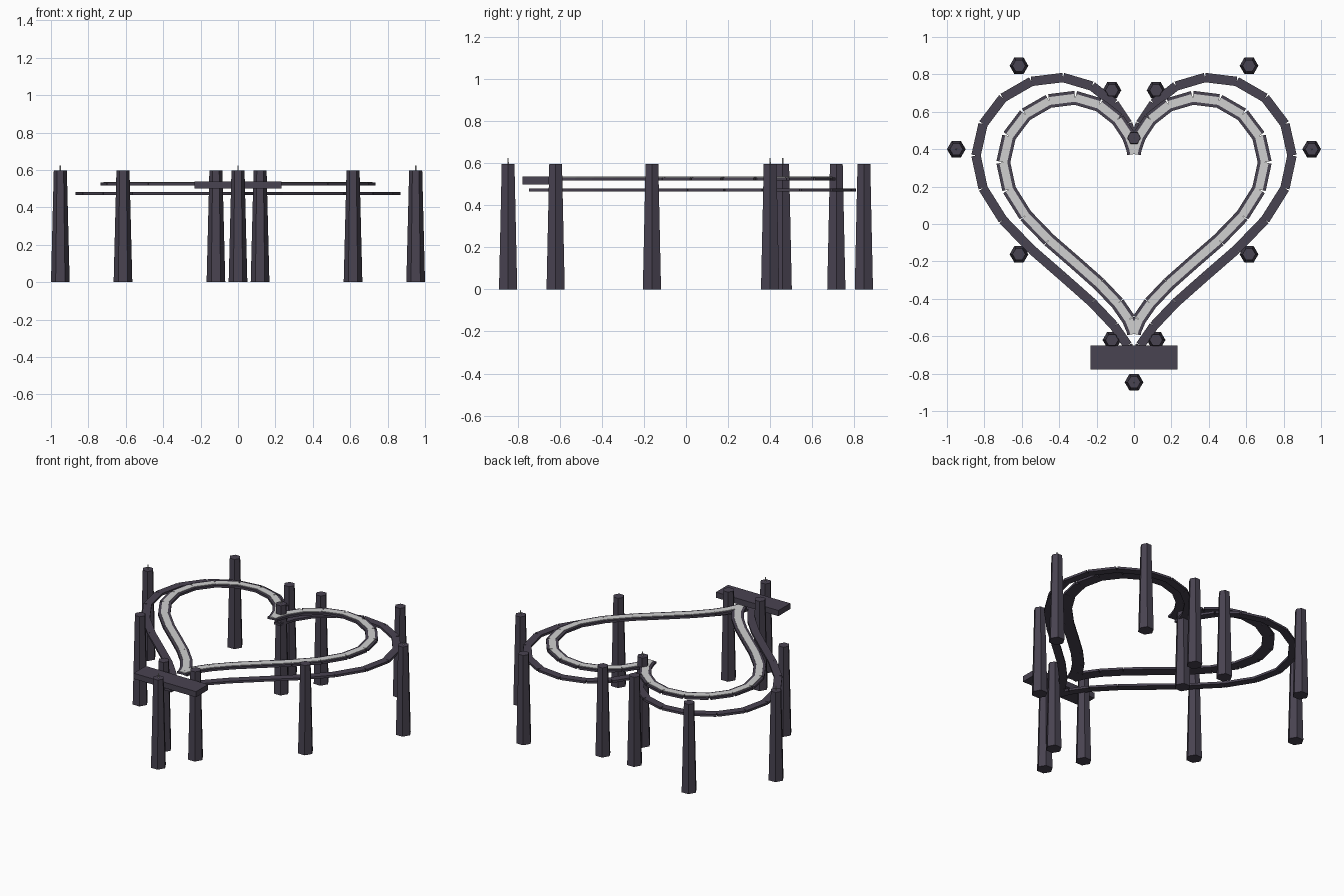
import bpy, bmesh, math
from mathutils import Matrix, Vector

if "Cube" in bpy.data.objects:
    bpy.data.objects.remove(bpy.data.objects["Cube"])


def material(name, rgb):
    m = bpy.data.materials.new(name)
    m.diffuse_color = (*rgb, 1)
    m.use_nodes = True
    m.node_tree.nodes["Principled BSDF"].inputs["Base Color"].default_value = m.diffuse_color
    return m


DARK = material("dark_slate", (0.066, 0.056, 0.082))
LIGHT = material("pale_grey", (0.63, 0.63, 0.63))
Y_OFF = 0.155


def finish(bm, name, mat):
    me = bpy.data.meshes.new(name)
    bm.to_mesh(me)
    bm.free()
    me.materials.append(mat)
    ob = bpy.data.objects.new(name, me)
    bpy.context.collection.objects.link(ob)
    return ob


def add_box(bm, centre, size, angle=0.0):
    mat = (Matrix.Translation(centre) @ Matrix.Rotation(angle, 4, 'Z')
           @ Matrix.Diagonal((*size, 1)))
    bmesh.ops.create_cube(bm, size=1, matrix=mat)


def add_cone(bm, x, y, z0, z1, r0, r1, sides=6):
    bmesh.ops.create_cone(bm, cap_ends=True, segments=sides, radius1=r0, radius2=r1,
                          depth=z1 - z0,
                          matrix=Matrix.Translation((x, y, (z0 + z1) / 2))
                          @ Matrix.Rotation(math.pi / 2, 4, 'Z'))


def heart(t, s):
    return Vector((16 * math.sin(t) ** 3 * s,
                   (13 * math.cos(t) - 5 * math.cos(2 * t) - 2 * math.cos(3 * t)
                    - math.cos(4 * t)) * s + Y_OFF))


def heart_ring(name, s, width, z0, z1, mat, n=36):
    """Heart outline made of straight planks, one per curve step."""
    bm = bmesh.new()
    for i in range(n):
        a = heart(2 * math.pi * i / n, s)
        b = heart(2 * math.pi * (i + 1) / n, s)
        d, c = b - a, (a + b) / 2
        add_box(bm, (c.x, c.y, (z0 + z1) / 2), (d.length, width, z1 - z0),
                math.atan2(d.y, d.x))
    return finish(bm, name, mat)


# Heart tracks: lower outer rail, upper inner bed with pale strip
heart_ring("outer_heart_rail", 0.0528, 0.05, 0.466, 0.481, DARK)
heart_ring("inner_heart_bed", 0.0437, 0.074, 0.518, 0.533, DARK)
heart_ring("inner_heart_strip", 0.0437, 0.042, 0.532, 0.536, LIGHT)

# Front plate at the tip of the heart
bm = bmesh.new()
add_box(bm, (0, -0.714, 0.519), (0.464, 0.127, 0.038))
finish(bm, "front_plate", DARK)

# Tapered hexagonal posts; some carry a thin pin on top
posts = [(0.95, 0.40, True), (0.615, 0.846, False), (0.118, 0.715, False),
         (0.615, -0.162, False), (0.118, -0.62, False),
         (0, 0.46, True), (0, -0.846, True)]
for x, y, pin in posts:
    for sx in ((1, -1) if x else (1,)):
        bm = bmesh.new()
        add_cone(bm, sx * x, y, 0, 0.596, 0.05, 0.035)
        finish(bm, "post", DARK)
        if pin:
            bm = bmesh.new()
            add_cone(bm, sx * x, y, 0.59, 0.625, 0.004, 0.003)
            finish(bm, "post_pin", LIGHT)
